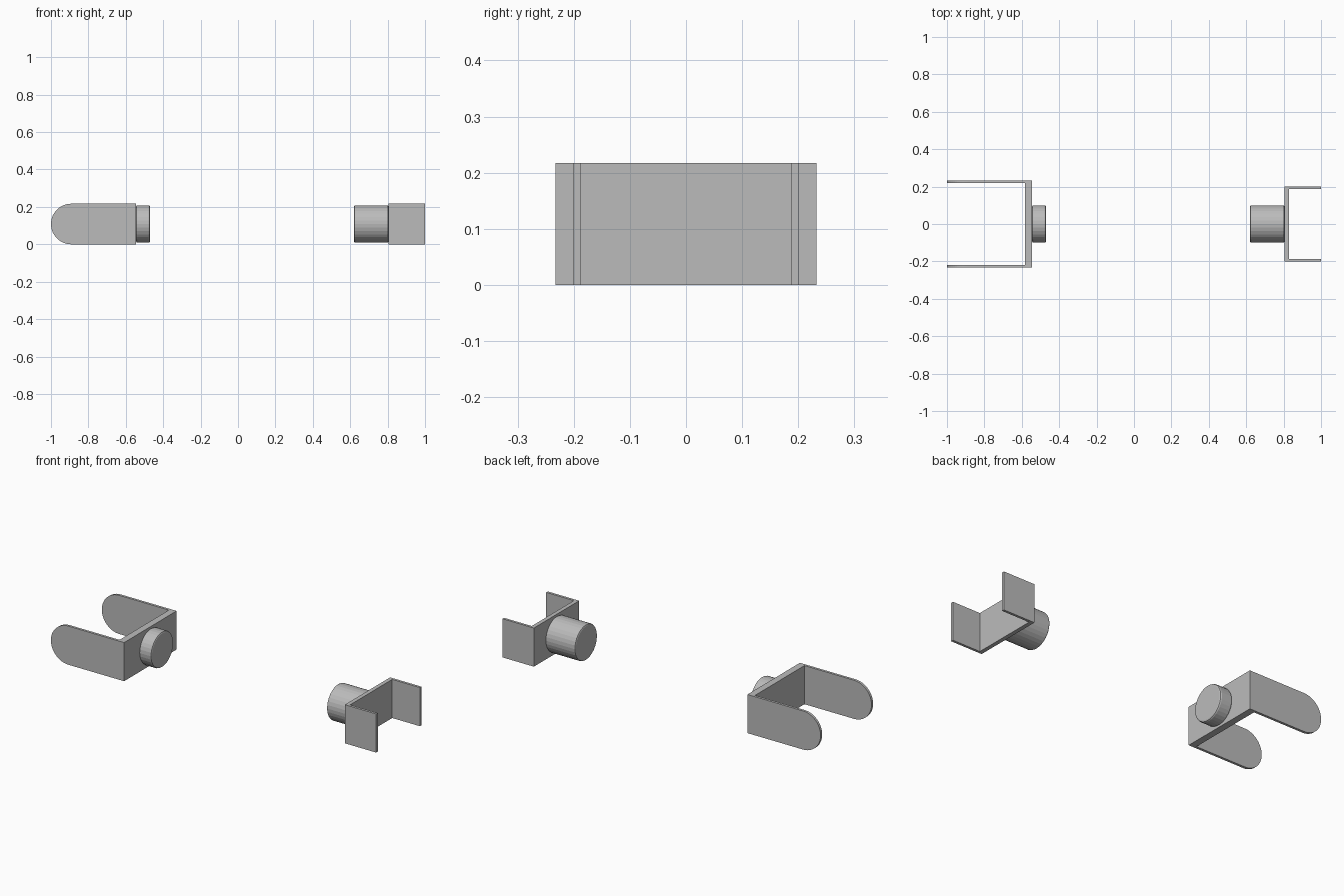
import bpy
import bmesh
import math
from mathutils import Matrix

cube = bpy.data.objects.get("Cube")
if cube:
    bpy.data.objects.remove(cube, do_unlink=True)

HEIGHT = 0.217
MID = HEIGHT / 2

grey = bpy.data.materials.new("plain grey")
grey.use_nodes = True
colour = (0.5, 0.5, 0.5, 1)
grey.diffuse_color = colour
grey.node_tree.nodes["Principled BSDF"].inputs["Base Color"].default_value = colour


def finish(name, bm):
    bmesh.ops.recalc_face_normals(bm, faces=bm.faces)
    mesh = bpy.data.meshes.new(name)
    bm.to_mesh(mesh)
    bm.free()
    mesh.materials.append(grey)
    obj = bpy.data.objects.new(name, mesh)
    bpy.context.collection.objects.link(obj)
    return obj


def prism(name, outline, direction):
    """Extrude a closed outline of 3D points along a direction."""
    bm = bmesh.new()
    face = bm.faces.new([bm.verts.new(p) for p in outline])
    grown = bmesh.ops.extrude_face_region(bm, geom=[face])["geom"]
    verts = [v for v in grown if isinstance(v, bmesh.types.BMVert)]
    bmesh.ops.translate(bm, verts=verts, vec=direction)
    return finish(name, bm)


def plate(name, x0, x1, half_width):
    outline = [(x0, -half_width, 0), (x1, -half_width, 0),
               (x1, half_width, 0), (x0, half_width, 0)]
    return prism(name, outline, (0, 0, HEIGHT))


def arm(name, x_root, x_tip, y_inner, y_outer, rounded):
    outline = [(x_root, y_inner, 0), (x_root, y_inner, HEIGHT)]
    if rounded:
        steps = 24
        for i in range(steps + 1):
            a = math.pi / 2 + math.pi * i / steps
            outline.append((x_tip + MID + MID * math.cos(a), y_inner,
                            MID + MID * math.sin(a)))
    else:
        outline += [(x_tip, y_inner, HEIGHT), (x_tip, y_inner, 0)]
    return prism(name, outline, (0, y_outer - y_inner, 0))


def knob(name, x0, x1, radius):
    """Faceted cylinder along x with softened rims."""
    bm = bmesh.new()
    turn = Matrix.Translation(((x0 + x1) / 2, 0, MID)) @ Matrix.Rotation(math.pi / 2, 4, 'Y')
    bmesh.ops.create_cone(bm, cap_ends=True, segments=32, radius1=radius,
                          radius2=radius, depth=x1 - x0, matrix=turn)
    rims = [e for e in bm.edges if any(len(f.verts) > 4 for f in e.link_faces)]
    bmesh.ops.bevel(bm, geom=rims, offset=0.008, segments=2, profile=0.5,
                    affect='EDGES')
    return finish(name, bm)


# Large bracket with round-ended arms
plate("large_bracket_plate", -0.583, -0.545, 0.219)
for side, s in (("front", -1), ("back", 1)):
    arm("large_bracket_arm_" + side, -0.545, -1.0, s * 0.219, s * 0.233, True)
knob("short_knob", -0.545, -0.47, 0.1)

# Small bracket with square arms
plate("small_bracket_plate", 0.805, 0.828, 0.187)
for side, s in (("front", -1), ("back", 1)):
    arm("small_bracket_arm_" + side, 0.805, 1.0, s * 0.187, s * 0.201, False)
knob("long_knob", 0.62, 0.805, 0.1)
